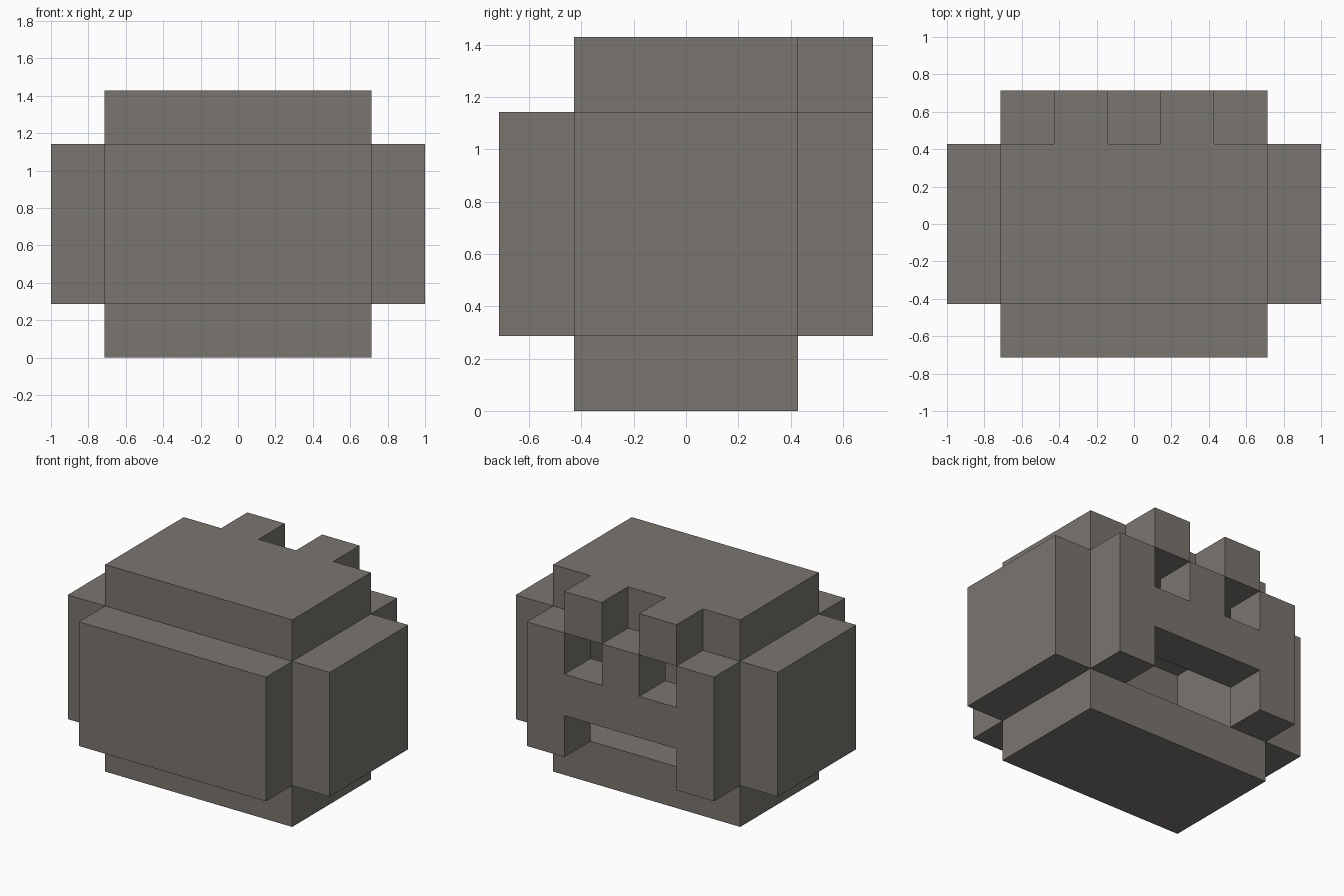
import bpy
import bmesh
from mathutils import Vector

U = 2 / 7  # one block

cube = bpy.data.objects.get("Cube")
if cube:
    bpy.data.objects.remove(cube, do_unlink=True)

stone = bpy.data.materials.new("warm grey stone")
stone.use_nodes = True
colour = (0.195, 0.18, 0.16, 1)
stone.diffuse_color = colour
stone.node_tree.nodes["Principled BSDF"].inputs["Base Color"].default_value = colour


def finish(name, bm):
    """Scale block units to model size and link the part."""
    bmesh.ops.recalc_face_normals(bm, faces=bm.faces)
    bmesh.ops.scale(bm, vec=(U, U, U), verts=bm.verts)
    mesh = bpy.data.meshes.new(name)
    bm.to_mesh(mesh)
    bm.free()
    mesh.materials.append(stone)
    obj = bpy.data.objects.new(name, mesh)
    bpy.context.collection.objects.link(obj)
    return obj


def box(name, size, centre):
    bm = bmesh.new()
    bmesh.ops.create_cube(bm, size=1)
    bmesh.ops.scale(bm, vec=size, verts=bm.verts)
    bmesh.ops.translate(bm, vec=centre, verts=bm.verts)
    return finish(name, bm)


def mirrored_plate(name, half, place, push):
    """Extrude a profile given by its +x half."""
    outline = half + [(-x, h) for x, h in reversed(half)]
    bm = bmesh.new()
    face = bm.faces.new([bm.verts.new(place(x, h)) for x, h in outline])
    grown = bmesh.ops.extrude_face_region(bm, geom=[face], use_keep_orig=True)
    moved = [g for g in grown["geom"] if isinstance(g, bmesh.types.BMVert)]
    bmesh.ops.translate(bm, vec=Vector(push), verts=moved)
    return finish(name, bm)


# Hollow shell: each wall is a one-block slab around an open interior
box("base_slab", (5, 3, 1), (0, 0, 0.5))
box("front_wall", (5, 1, 3), (0, -2, 2.5))
for side, sign in (("left", 1), ("right", -1)):
    box(side + "_wall", (1, 3, 3), (sign * 3, 0, 2.5))

# Top slab with two tabs reaching over the eye openings
mirrored_plate(
    "top_slab_with_brows",
    [(2.5, -1.5), (2.5, 1.5), (1.5, 1.5), (1.5, 2.5), (0.5, 2.5), (0.5, 1.5)],
    lambda x, h: (x, h, 4), (0, 0, 1))

# Back wall with two eye notches above and a wide mouth notch below
mirrored_plate(
    "back_wall_with_face",
    [(1.5, 2), (1.5, 1), (2.5, 1), (2.5, 4), (1.5, 4), (1.5, 3), (0.5, 3), (0.5, 4)],
    lambda x, h: (x, 1.5, h), (0, 1, 0))
